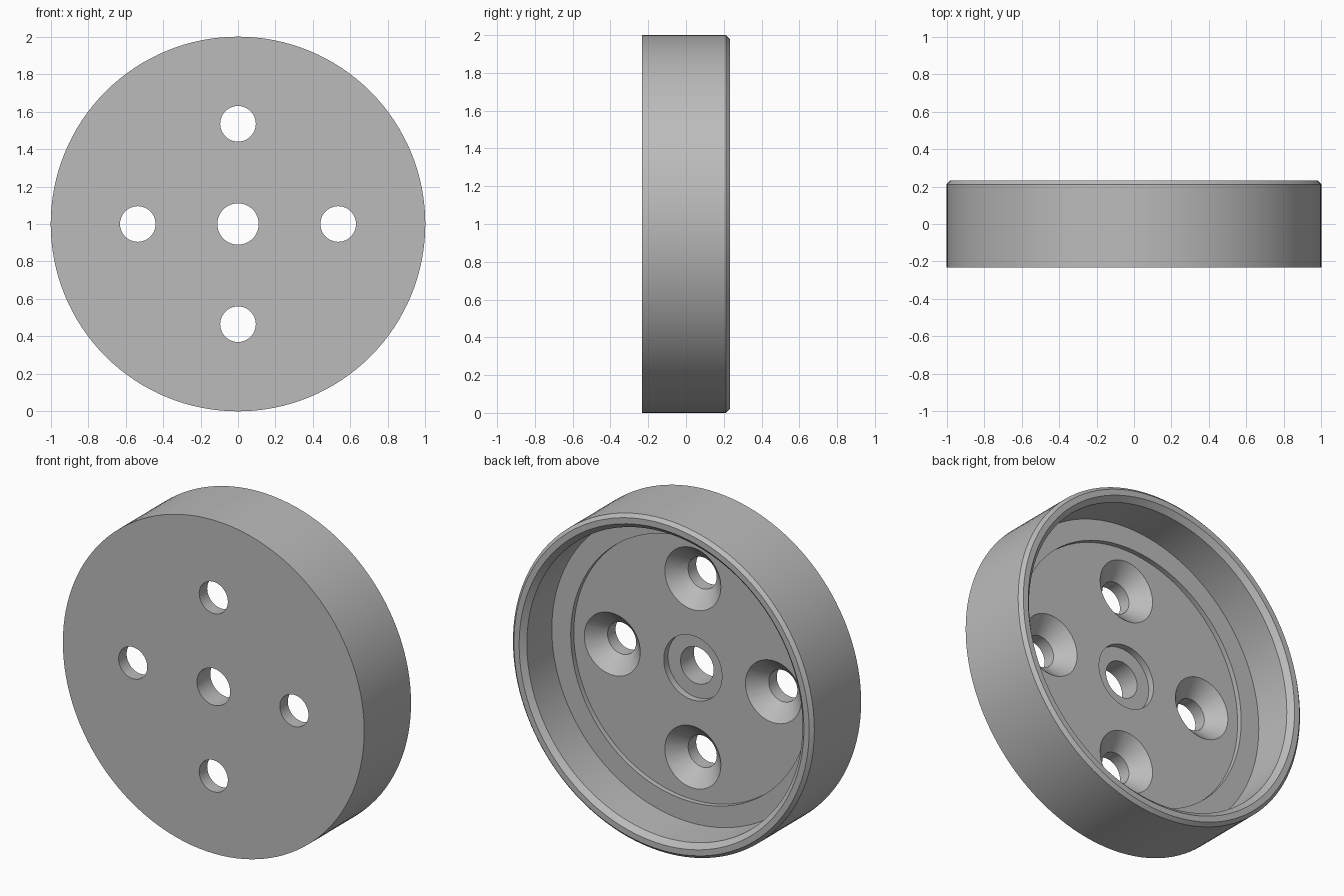
import bpy
import bmesh
import math
from mathutils import Matrix, Vector

cube = bpy.data.objects.get("Cube")
if cube:
    bpy.data.objects.remove(cube, do_unlink=True)

grey = bpy.data.materials.new("plain grey")
grey.use_nodes = True
colour = (0.5, 0.5, 0.5, 1)
grey.diffuse_color = colour
grey.node_tree.nodes["Principled BSDF"].inputs["Base Color"].default_value = colour

CENTRE = Vector((0, 0, 1))


def lathe(name, profile, steps, centre):
    """Revolve a closed (radius, y) outline about the y axis through centre."""
    bm = bmesh.new()
    verts = [bm.verts.new((r, y, 0)) for r, y in profile]
    edges = [bm.edges.new((a, b)) for a, b in zip(verts, verts[1:] + verts[:1])]
    bmesh.ops.spin(bm, geom=verts + edges, cent=(0, 0, 0), axis=(0, 1, 0),
                   angle=math.tau, steps=steps)
    bmesh.ops.remove_doubles(bm, verts=bm.verts, dist=1e-4)
    bmesh.ops.dissolve_degenerate(bm, edges=bm.edges, dist=1e-5)
    bmesh.ops.recalc_face_normals(bm, faces=bm.faces)
    mesh = bpy.data.meshes.new(name)
    bm.to_mesh(mesh)
    bm.free()
    mesh.transform(Matrix.Translation(centre))
    mesh.materials.append(grey)
    obj = bpy.data.objects.new(name, mesh)
    bpy.context.collection.objects.link(obj)
    return obj


# Dished wheel body: flat front, stepped floor and bevelled rim at the back
FRONT, BACK, FLOOR, LEDGE = -0.232, 0.232, -0.065, -0.035
BORE_Y = -0.105
wheel = lathe("wheel_body", [
    (0.11, FRONT), (1.0, FRONT),
    (1.0, BACK - 0.02), (0.98, BACK),            # outer bevel
    (0.945, BACK), (0.915, BACK - 0.03),         # inner bevel
    (0.915, LEDGE), (0.79, LEDGE),               # cavity wall and ledge
    (0.79, FLOOR), (0.193, FLOOR),               # recessed floor
    (0.193, BORE_Y), (0.11, BORE_Y),             # counterbore
], 128, CENTRE)

# Four countersunk screw holes
HOLE, SINK, REACH = 0.095, 0.186, 0.535
sink_y = FLOOR - (SINK - HOLE)
for i in range(4):
    a = i * math.pi / 2
    cutter = lathe("screw_hole_cutter", [
        (0, FRONT - 0.1), (HOLE, FRONT - 0.1), (HOLE, sink_y),
        (SINK, FLOOR), (SINK, FLOOR + 0.1), (0, FLOOR + 0.1),
    ], 48, CENTRE + Vector((math.cos(a), 0, math.sin(a))) * REACH)
    cutter.hide_render = True
    cut = wheel.modifiers.new("screw_hole", 'BOOLEAN')
    cut.operation = 'DIFFERENCE'
    cut.solver = 'EXACT'
    cut.object = cutter
    bpy.context.view_layer.objects.active = wheel
    bpy.ops.object.modifier_apply(modifier=cut.name)
    bpy.data.objects.remove(cutter, do_unlink=True)

# Smooth round walls with crisp edges
bpy.ops.object.select_all(action='DESELECT')
wheel.select_set(True)
bpy.context.view_layer.objects.active = wheel
bpy.ops.object.shade_smooth_by_angle(angle=math.radians(30))
